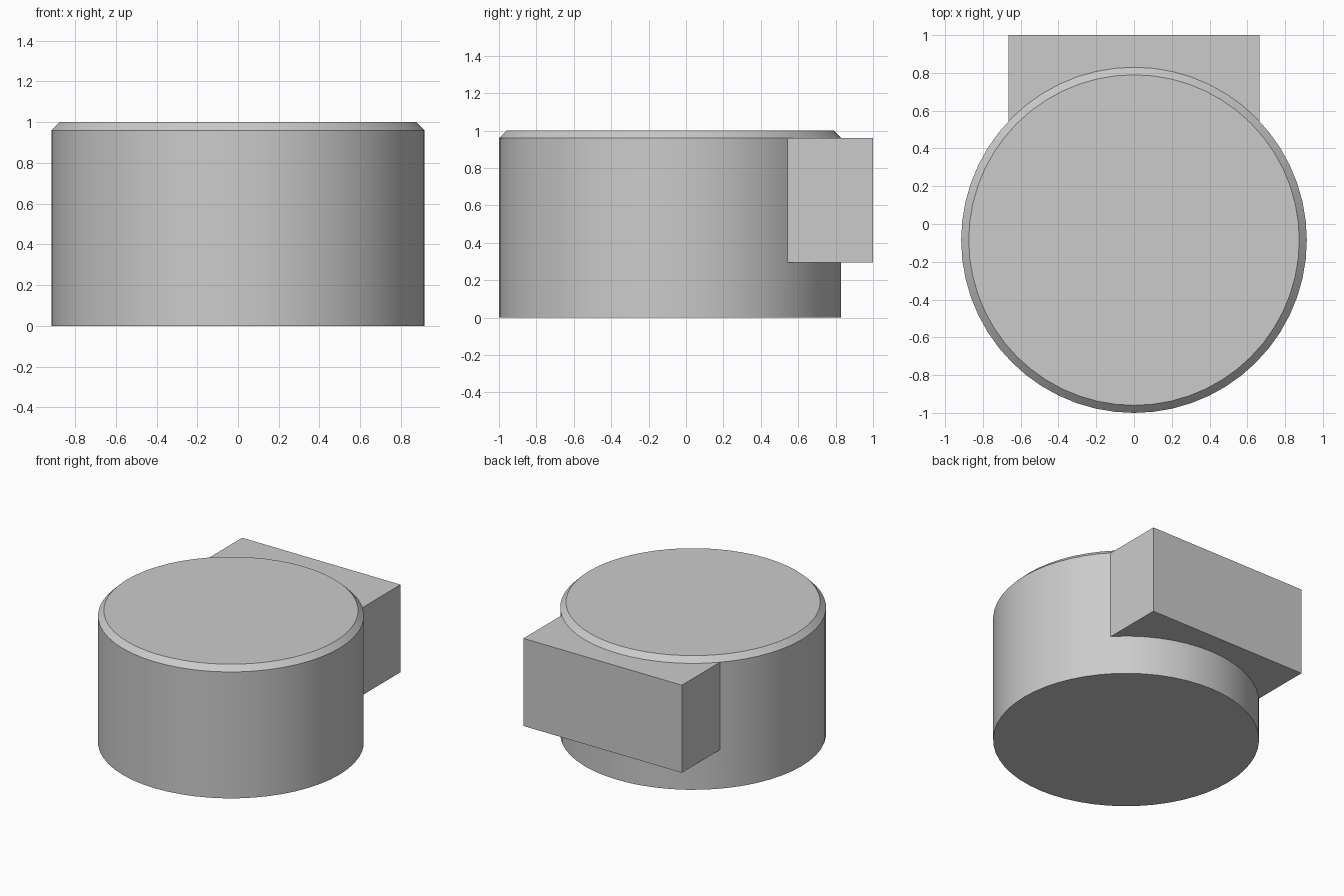
import bpy
import math

cube = bpy.data.objects.get("Cube")
if cube:
    bpy.data.objects.remove(cube, do_unlink=True)

RADIUS = 0.915
CENTRE_Y = -0.085
HEIGHT = 1.0
CHAMFER = 0.04

# Single grey material
grey = bpy.data.materials.new("light_grey")
grey.use_nodes = True
colour = (0.6, 0.6, 0.6, 1)
grey.diffuse_color = colour
grey.node_tree.nodes["Principled BSDF"].inputs["Base Color"].default_value = colour

# Round body with a chamfered top rim
bpy.ops.mesh.primitive_cylinder_add(vertices=56, radius=RADIUS, depth=HEIGHT,
                                    location=(0, CENTRE_Y, HEIGHT / 2))
body = bpy.context.object
body.name = "round_body"
body.data.materials.append(grey)

weights = body.data.attributes.new("bevel_weight_edge", "FLOAT", "EDGE")
for edge in body.data.edges:
    on_top = all(body.data.vertices[v].co.z > 0 for v in edge.vertices)
    weights.data[edge.index].value = 1.0 if on_top else 0.0

rim = body.modifiers.new("top_chamfer", "BEVEL")
rim.limit_method = "WEIGHT"
rim.width = CHAMFER
rim.segments = 1
bpy.ops.object.modifier_apply(modifier=rim.name)
bpy.ops.object.shade_smooth_by_angle(angle=math.radians(30))

# Rear block, set into the body just below the chamfer
front, back = 0.3, 1.0
bottom, top = 0.295, HEIGHT - CHAMFER
bpy.ops.mesh.primitive_cube_add(size=1, location=(0, (front + back) / 2, (bottom + top) / 2))
block = bpy.context.object
block.name = "rear_block"
block.scale = (1.33, back - front, top - bottom)
bpy.ops.object.transform_apply(location=False, rotation=False, scale=True)
block.data.materials.append(grey)

# Join block and body into one clean solid
union = body.modifiers.new("block_union", "BOOLEAN")
union.operation = "UNION"
union.solver = "EXACT"
union.object = block
bpy.context.view_layer.objects.active = body
block.select_set(False)
body.select_set(True)
bpy.ops.object.modifier_apply(modifier=union.name)
bpy.data.objects.remove(block, do_unlink=True)
body.name = "body_with_rear_block"
bpy.ops.object.shade_smooth_by_angle(angle=math.radians(30))
